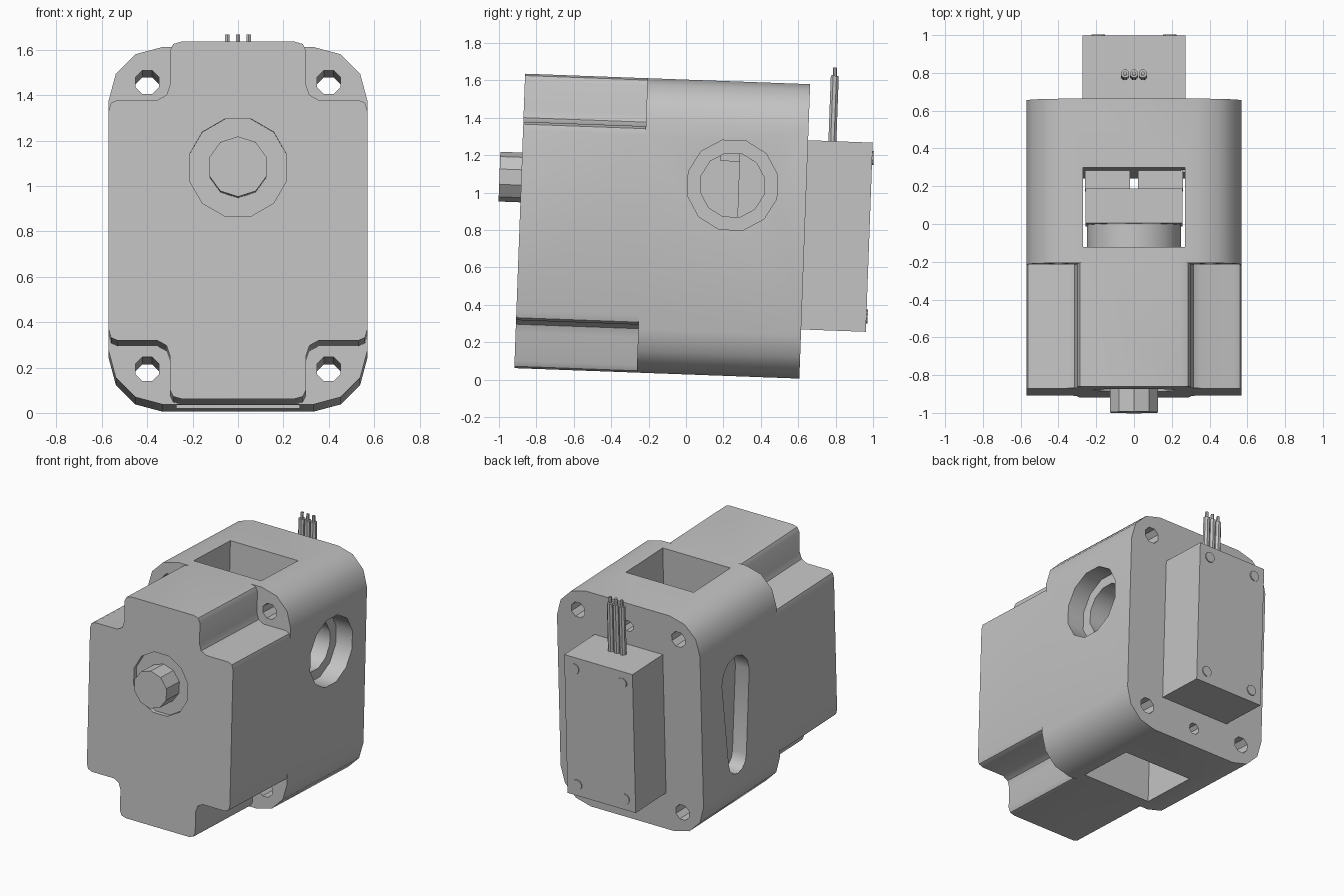
import bpy, bmesh
from math import sin, cos, pi, radians
from mathutils import Matrix

if "Cube" in bpy.data.objects:
    bpy.data.objects.remove(bpy.data.objects["Cube"], do_unlink=True)

W, H, L = 0.57, 1.575, 1.525      # half width, height and length of the housing
AXIS_Z = 1.02                     # height of the output shaft
BORE_Y = 1.13                     # position of the side bore
TILT = Matrix.Translation((0, -0.918, 0.062)) @ Matrix.Rotation(-0.0367, 4, 'X')

grey = bpy.data.materials.new("plain_grey")
grey.use_nodes = True
grey.diffuse_color = (0.55, 0.55, 0.55, 1)
grey.node_tree.nodes["Principled BSDF"].inputs["Base Color"].default_value = (0.55, 0.55, 0.55, 1)


def arc(cx, cz, r, start, end, n):
    angles = [radians(start + (end - start) * i / n) for i in range(n + 1)]
    return [(cx + r * cos(a), cz + r * sin(a)) for a in angles]


def ring(cx, cz, r, n):
    return arc(cx, cz, r, 180 / n, 360 + 180 / n, n)[:-1]


def rect(u0, u1, v0, v1):
    return [(u0, v0), (u1, v0), (u1, v1), (u0, v1)]


def prism(name, outline, a, b, axis='y'):
    """Extrude an outline from a to b along an axis."""
    place = {'x': lambda u, v: (a, u, v), 'y': lambda u, v: (u, a, v),
             'z': lambda u, v: (u, v, a)}[axis]
    move = {'x': (b - a, 0, 0), 'y': (0, b - a, 0), 'z': (0, 0, b - a)}[axis]
    bm = bmesh.new()
    face = bm.faces.new([bm.verts.new(place(u, v)) for u, v in outline])
    out = bmesh.ops.extrude_face_region(bm, geom=[face])
    moved = [g for g in out["geom"] if isinstance(g, bmesh.types.BMVert)]
    bmesh.ops.translate(bm, verts=moved, vec=move)
    bmesh.ops.recalc_face_normals(bm, faces=bm.faces)
    mesh = bpy.data.meshes.new(name)
    bm.to_mesh(mesh)
    bm.free()
    mesh.materials.append(grey)
    obj = bpy.data.objects.new(name, mesh)
    bpy.context.collection.objects.link(obj)
    return obj


def cut(target, cutters):
    """Subtract the cutters, bake the result and drop the cutters."""
    for c in cutters:
        c.hide_render = True
        mod = target.modifiers.new("cut", 'BOOLEAN')
        mod.operation, mod.solver, mod.object = 'DIFFERENCE', 'EXACT', c
    bpy.context.view_layer.update()
    graph = bpy.context.evaluated_depsgraph_get()
    baked = bpy.data.meshes.new_from_object(target.evaluated_get(graph))
    target.modifiers.clear()
    target.data = baked
    for c in cutters:
        bpy.data.objects.remove(c, do_unlink=True)


parts = []

# Housing: a rounded block
R = 0.235
outline = []
for cx, cz, start in ((W - R, R, -90), (W - R, H - R, 0), (R - W, H - R, 90), (R - W, R, 180)):
    outline += arc(cx, cz, R, start, start + 90, 3)
housing = prism("housing", outline, 0, L)

# Corner notches with filleted edges, and bolt holes through the flanges
notch = [(0.25, 1.65), (0.25, 1.575), (0.285, 1.565), (0.30, 1.535), (0.30, 1.385),
         (0.315, 1.34), (0.355, 1.318), (0.53, 1.318), (0.56, 1.305), (0.57, 1.27),
         (0.65, 1.27), (0.65, 1.65)]
cutters = []
for sx in (-1, 1):
    for top in (True, False):
        flip = lambda z: z if top else H - z
        cutters.append(prism("notch", [(sx * x, flip(z)) for x, z in notch], -0.1, 0.655))
        cutters.append(prism("bolt_hole", ring(sx * 0.40, flip(1.42), 0.057, 8), 0.6, 1.6))

# Screw holes above and below the motor box
for z in (0.13, 1.41):
    cutters.append(prism("screw_hole", ring(0, z, 0.04, 8), L - 0.2, 1.6))

# Vertical window, shaft recess, stepped side bore and arm-shaped pocket
cutters.append(prism("window", rect(-0.27, 0.27, 0.74, 1.16), -0.1, 1.7, 'z'))
cutters.append(prism("shaft_recess", ring(0, AXIS_Z, 0.222, 12), -0.1, 0.03))
cutters.append(prism("bore_outer", ring(BORE_Y, AXIS_Z, 0.247, 12), 0.44, 0.7, 'x'))
cutters.append(prism("bore_inner", ring(BORE_Y, AXIS_Z, 0.175, 12), 0.25, 0.5, 'x'))
pocket = arc(BORE_Y, AXIS_Z, 0.155, 0, 180, 6) + arc(BORE_Y, 0.42, 0.1, 180, 360, 6)
cutters.append(prism("arm_pocket", pocket, -0.7, -W + 0.11, 'x'))
cut(housing, cutters)
parts.append(housing)

# Output shaft and the drum on its inner end
parts.append(prism("output_shaft", ring(0, AXIS_Z, 0.133, 10), -0.117, 0.1))
parts.append(prism("inner_drum", ring(0, AXIS_Z, 0.25, 24), 0.735, 0.875))

# Coupling block and the split ledge behind it
parts.append(prism("coupling_block", rect(-0.257, 0.257, 0.85, 1.3), 0.875, 1.06))
for side, x in (("left", 0.14), ("right", -0.14)):
    parts.append(prism(side + "_ledge", rect(x - 0.12, x + 0.12, 0.85, 1.15), 1.06, 1.165))

# Motor box with four screw heads
parts.append(prism("motor_box", rect(-0.272, 0.272, 0.263, 1.275), L - 0.01, 1.871))
for x in (-0.19, 0.19):
    for z in (0.345, 1.193):
        parts.append(prism("screw_head", ring(x, z, 0.037, 10), 1.86, 1.878))

# Three wires with bare ends
for x in (-0.047, 0, 0.047):
    parts.append(prism("wire", ring(x, 1.655, 0.023, 8), 1.26, 1.625, 'z'))
    parts.append(prism("wire_core", ring(x, 1.655, 0.011, 6), 1.62, 1.668, 'z'))

# Tilt everything slightly and shade
for obj in parts:
    obj.data.transform(TILT)
    bpy.ops.object.select_all(action='DESELECT')
    obj.select_set(True)
    bpy.context.view_layer.objects.active = obj
    bpy.ops.object.shade_smooth_by_angle(angle=radians(31))
